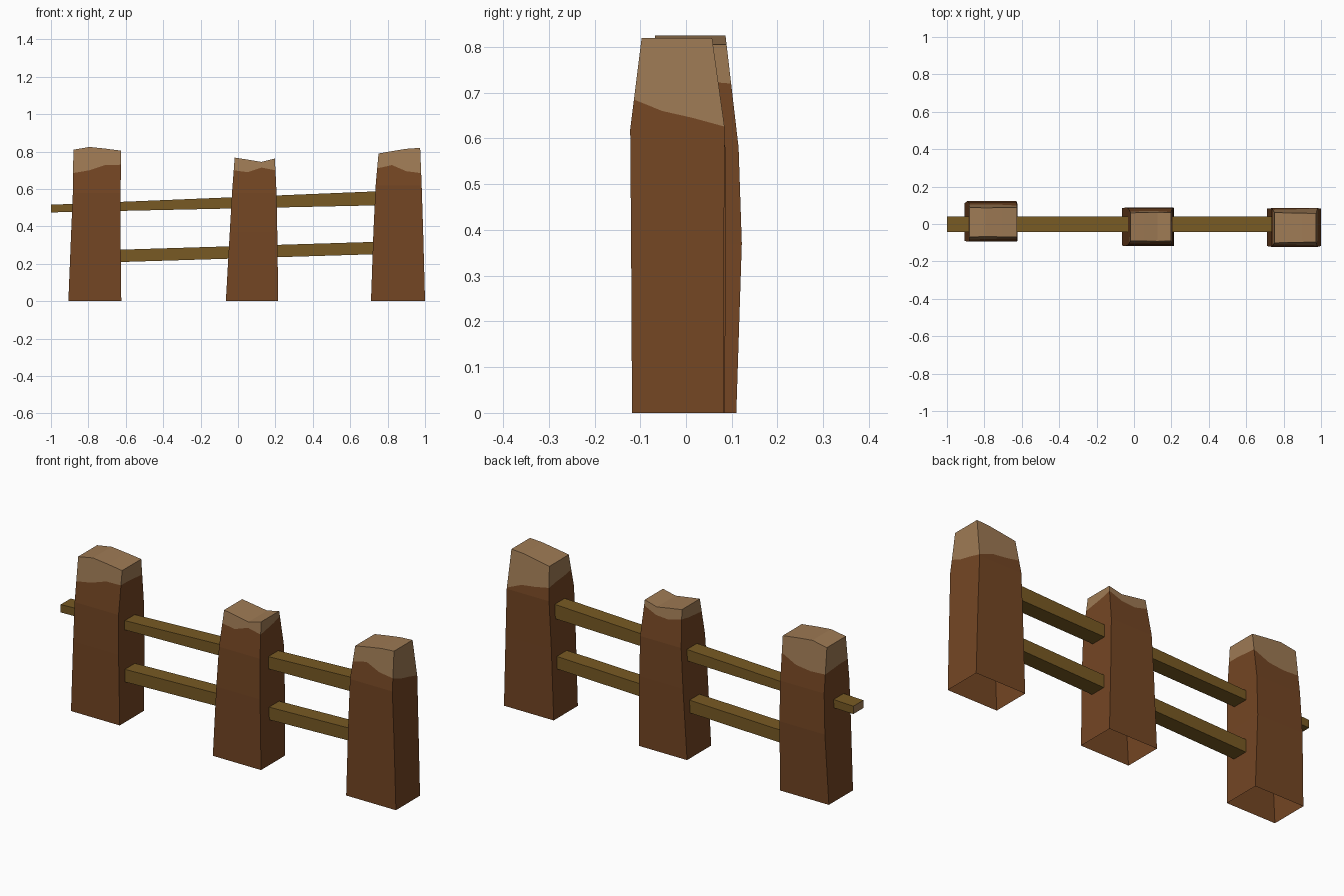
import bpy, bmesh

if "Cube" in bpy.data.objects:
    bpy.data.objects.remove(bpy.data.objects["Cube"])


def material(name, rgb):
    m = bpy.data.materials.new(name)
    m.diffuse_color = (*rgb, 1)
    m.use_nodes = True
    m.node_tree.nodes["Principled BSDF"].inputs["Base Color"].default_value = m.diffuse_color
    return m


BARK = material("brown bark", (0.174, 0.061, 0.017))
CUT = material("tan bare wood", (0.342, 0.195, 0.089))
RAIL = material("olive wood", (0.188, 0.102, 0.017))


def finish(name, bm, mats):
    me = bpy.data.meshes.new(name)
    bm.normal_update()
    bm.to_mesh(me)
    bm.free()
    for m in mats:
        me.materials.append(m)
    ob = bpy.data.objects.new(name, me)
    bpy.context.collection.objects.link(ob)
    return ob


def lerp(a, b, t):
    return a + (b - a) * t


def section(rows, z):
    """Rectangle (x0, x1, y0, y1) of the post at height z."""
    for a, b in zip(rows, rows[1:]):
        if z <= b[0] or b is rows[-1]:
            t = (z - a[0]) / (b[0] - a[0])
            return [lerp(p, q, t) for p, q in zip(a[1:], b[1:])]


# Twelve points round a post: front, right, back, left, each in thirds
RING = ([(i / 3, 0) for i in range(3)] + [(1, i / 3) for i in range(3)]
        + [(1 - i / 3, 1) for i in range(3)] + [(0, 1 - i / 3) for i in range(3)])


def post(name, rows, top, line):
    """Open-bottomed tapering post; line = bark edge heights round the ring."""
    bm = bmesh.new()

    def ring(heights):
        out = []
        for (u, v), z in zip(RING, heights):
            x0, x1, y0, y1 = section(rows, z)
            out.append(bm.verts.new((lerp(x0, x1, u), lerp(y0, y1, v), z)))
        return out

    tops = [top[round(u * 3)] for u, v in RING]
    rings = [ring([r[0]] * 12) for r in rows[:-1]] + [ring(line), ring(tops)]
    for k, (a, b) in enumerate(zip(rings, rings[1:])):
        for i in range(12):
            j = (i + 1) % 12
            f = bm.faces.new((a[i], a[j], b[j], b[i]))
            f.material_index = int(k == len(rings) - 2)
    # uneven top in three strips
    t = rings[-1]
    for ids in ((0, 1, 8, 9, 10, 11), (1, 2, 7, 8), (2, 3, 4, 5, 6, 7)):
        bm.faces.new([t[i] for i in ids]).material_index = 1
    finish(name, bm, [BARK, CUT])


# Posts: rows are (z, x0, x1, y0, y1)
post("left_post",
     [(0, -0.907, -0.624, -0.09, 0.11), (0.37, -0.892, -0.628, -0.094, 0.122),
      (0.58, -0.883, -0.628, -0.094, 0.115), (0.82, -0.88, -0.624, -0.068, 0.087)],
     [0.81, 0.825, 0.816, 0.805],
     [0.685, 0.70, 0.728, 0.73, 0.73, 0.725, 0.72, 0.68, 0.67, 0.675, 0.68, 0.685])
post("middle_post",
     [(0, -0.065, 0.215, -0.116, 0.084), (0.37, -0.044, 0.21, -0.117, 0.088),
      (0.58, -0.032, 0.206, -0.112, 0.086), (0.765, -0.018, 0.197, -0.09, 0.06)],
     [0.768, 0.757, 0.745, 0.763],
     [0.70, 0.69, 0.715, 0.70, 0.71, 0.72, 0.735, 0.705, 0.70, 0.72, 0.71, 0.705])
post("right_post",
     [(0, 0.711, 1.0, -0.118, 0.082), (0.37, 0.724, 0.99, -0.12, 0.083),
      (0.62, 0.736, 0.982, -0.122, 0.085), (0.82, 0.754, 0.974, -0.097, 0.057)],
     [0.79, 0.803, 0.815, 0.82],
     [0.71, 0.728, 0.695, 0.685, 0.66, 0.645, 0.626, 0.66, 0.67, 0.685, 0.695, 0.70])


# Rails: slanted bars between two end rectangles
def rail(name, ends, y0=-0.043, y1=0.04):
    bm = bmesh.new()
    a, b = [[bm.verts.new((x, y, z)) for y, z in
             ((y0, lo), (y1, lo), (y1, hi), (y0, hi))] for x, lo, hi in ends]
    for i in range(4):
        j = (i + 1) % 4
        bm.faces.new((a[i], b[i], b[j], a[j]))
    for cap in (a, b[::-1]):
        bm.faces.new(cap).material_index = 1
    bmesh.ops.recalc_face_normals(bm, faces=bm.faces)
    finish(name, bm, [RAIL, CUT])


rail("upper_rail", [(-1.0, 0.475, 0.516), (0.85, 0.515, 0.592)])
rail("lower_rail", [(-0.75, 0.206, 0.272), (0.85, 0.255, 0.321)])
